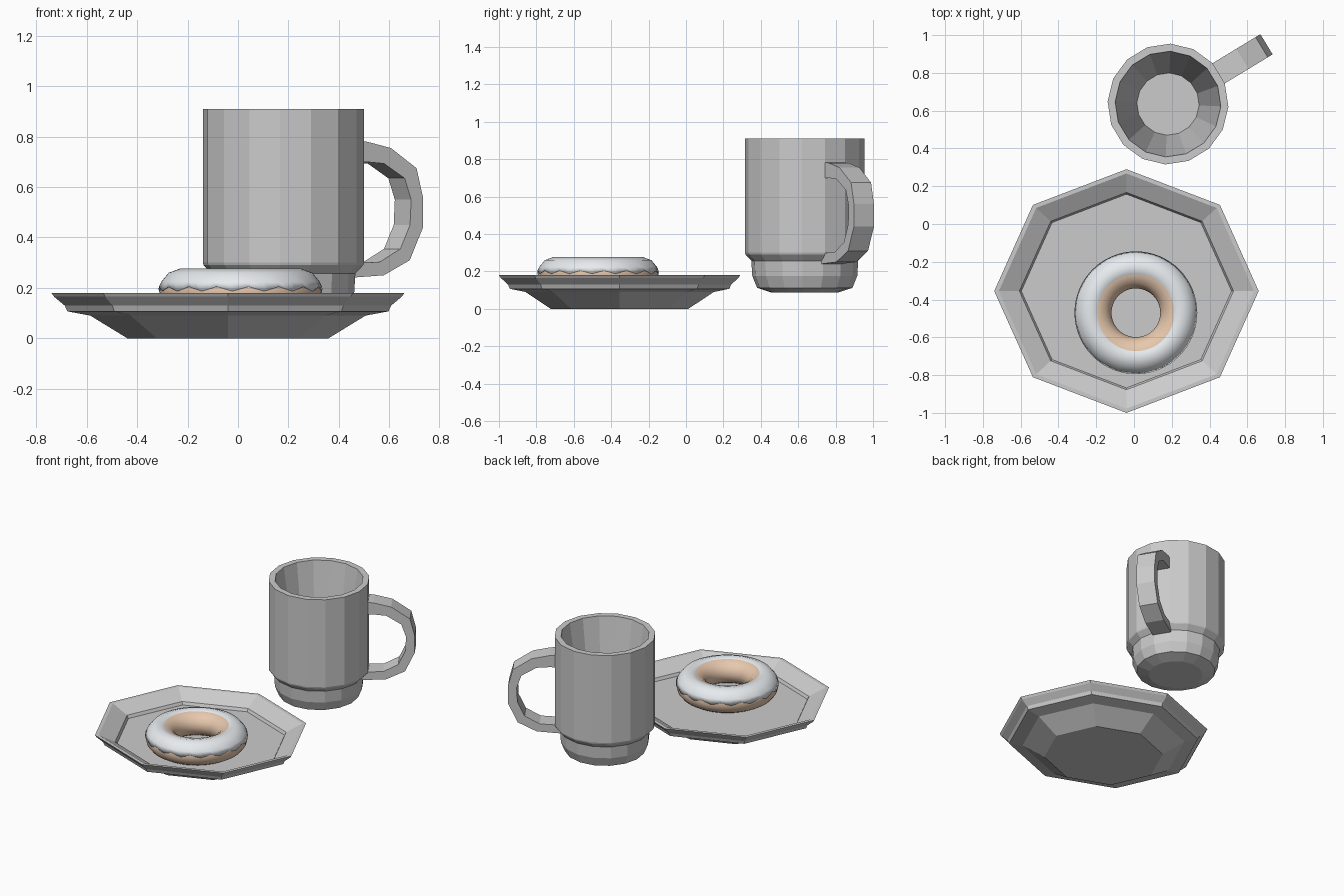
import bpy, bmesh, math
from math import sin, cos, pi, radians

if "Cube" in bpy.data.objects:
    bpy.data.objects.remove(bpy.data.objects["Cube"])


def finish(name, bm, loc, mat=None, smooth=False):
    bmesh.ops.recalc_face_normals(bm, faces=bm.faces[:])
    me = bpy.data.meshes.new(name)
    bm.to_mesh(me)
    bm.free()
    ob = bpy.data.objects.new(name, me)
    ob.location = loc
    bpy.context.collection.objects.link(ob)
    if mat:
        me.materials.append(mat)
    for p in me.polygons:
        p.use_smooth = smooth
    return ob


def lathe(name, profile, n, loc, phase=0, sx=1, sy=1, closed=False, wave=None, **kw):
    """Revolve (radius, z) points; an open profile gets both end rings capped."""
    bm = bmesh.new()
    rings = []
    for j, (r, z) in enumerate(profile):
        ring = []
        for i in range(n):
            a = phase + 2 * pi * i / n
            dz = wave(j, a) if wave else 0
            ring.append(bm.verts.new((r * cos(a) * sx, r * sin(a) * sy, z + dz)))
        rings.append(ring)
    m = len(rings)
    for j in range(m if closed else m - 1):
        a, b = rings[j], rings[(j + 1) % m]
        for i in range(n):
            k = (i + 1) % n
            bm.faces.new((a[i], a[k], b[k], b[i]))
    if not closed:
        bm.faces.new(rings[0])
        bm.faces.new(rings[-1])
    return finish(name, bm, loc, **kw)


def material(name, col):
    m = bpy.data.materials.new(name)
    m.diffuse_color = (*col, 1)
    m.use_nodes = True
    m.node_tree.nodes["Principled BSDF"].inputs["Base Color"].default_value = m.diffuse_color
    return m


dough_mat = material("dough", (0.80, 0.58, 0.42))
icing_mat = material("icing", (0.80, 0.83, 0.86))

# Octagonal plate, slightly wider than deep
plate_profile = [(0.57, 0), (0.78, 0.09), (0.91, 0.107), (0.925, 0.13), (0.985, 0.165),
                 (1.0, 0.18), (0.965, 0.18), (0.81, 0.125), (0.795, 0.105)]
lathe("plate", plate_profile, 8, (-0.04, -0.355, 0), sx=0.70, sy=0.645)

# Doughnut: dough ring
donut_loc = (0.01, -0.47, 0)
tube = [(0.226 + 0.097 * cos(2 * pi * i / 16), 0.186 + 0.085 * sin(2 * pi * i / 16))
        for i in range(16)]
lathe("doughnut", tube, 48, donut_loc, closed=True, mat=dough_mat, smooth=True)

# Icing shell with a wavy outer edge
icing_profile = [(0.185, 0.25), (0.203, 0.267), (0.242, 0.276), (0.285, 0.260),
                 (0.314, 0.225), (0.325, 0.196), (0.315, 0.196), (0.25, 0.24)]
lathe("icing", icing_profile, 64, donut_loc, closed=True, mat=icing_mat, smooth=True,
      wave=lambda j, a: 0.009 * sin(16 * a) if j in (5, 6) else 0)

# Sixteen-sided mug with stepped foot and tapered inside
mug_loc = (0.18, 0.635, 0)
mug_profile = [(0.175, 0.086), (0.255, 0.112), (0.281, 0.176), (0.286, 0.257), (0.317, 0.29),
               (0.32, 0.30), (0.32, 0.91), (0.28, 0.91), (0.165, 0.15)]
lathe("mug", mug_profile, 16, mug_loc, phase=radians(-92.5))

# Mug handle: square band between an outer and an inner outline
outer = [(0.29, 0.785), (0.35, 0.78), (0.461, 0.755), (0.58, 0.675), (0.61, 0.56),
         (0.61, 0.44), (0.549, 0.31), (0.428, 0.25), (0.27, 0.24)]
inner = [(0.29, 0.70), (0.35, 0.70), (0.43, 0.693), (0.525, 0.635), (0.555, 0.55),
         (0.55, 0.45), (0.505, 0.355), (0.41, 0.303), (0.27, 0.297)]
bm = bmesh.new()
loops = []
for (ro, zo), (ri, zi) in zip(outer, inner):
    loops.append([bm.verts.new(p) for p in ((ro, -0.0625, zo), (ro, 0.0625, zo),
                                            (ri, 0.0625, zi), (ri, -0.0625, zi))])
for a, b in zip(loops, loops[1:]):
    for i in range(4):
        k = (i + 1) % 4
        bm.faces.new((a[i], a[k], b[k], b[i]))
bm.faces.new(loops[0])
bm.faces.new(loops[-1])
handle = finish("mug_handle", bm, mug_loc)
handle.rotation_euler.z = radians(31.25)
